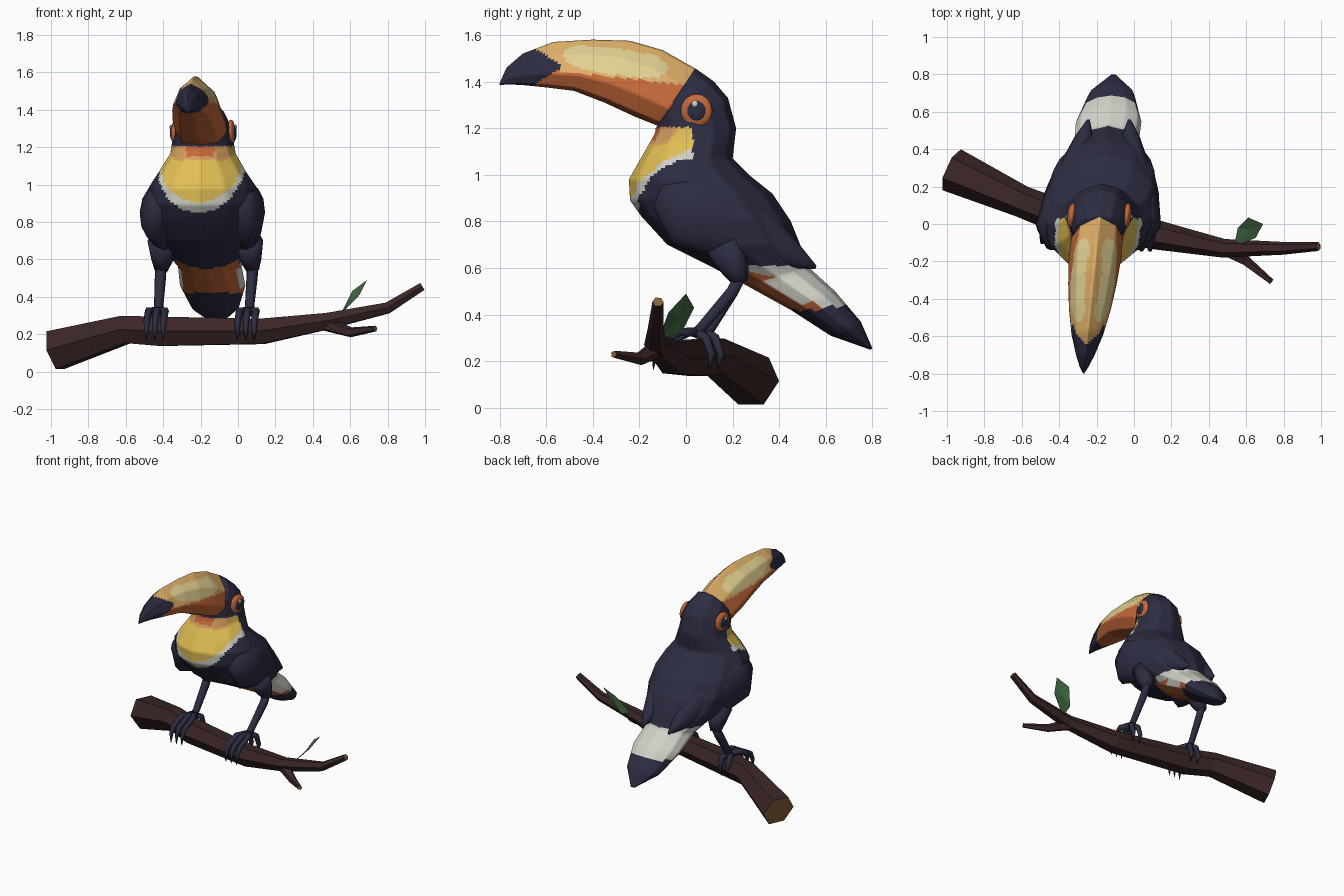
import bpy, bmesh, math
from mathutils import Vector

if "Cube" in bpy.data.objects:
    bpy.data.objects.remove(bpy.data.objects["Cube"])

COLOURS = {
    "navy": (.026, .026, .056), "tan": (.74, .43, .14), "cream": (.76, .64, .29),
    "orange": (.56, .14, .042), "bib_yellow": (.76, .52, .09), "white": (.64, .64, .58),
    "bark": (.044, .019, .019), "cut_wood": (.25, .12, .045), "leaf_green": (.055, .14, .055),
    "peach": (.68, .34, .12)}
NAMES = list(COLOURS)
for n, c in COLOURS.items():
    bpy.data.materials.new(n).diffuse_color = (*c, 1)


def finish(name, bm, rule, bird=True, smooth=True):
    """Colour faces by rule, turn the bird slightly, make the object."""
    bmesh.ops.recalc_face_normals(bm, faces=bm.faces)
    bm.normal_update()
    used = []
    for f in bm.faces:
        m = rule(f) if callable(rule) else rule
        if m not in used:
            used.append(m)
        f.material_index = used.index(m)
        f.smooth = smooth
    if bird:
        for v in bm.verts:
            v.co.x += -.19 + .1 * v.co.y
    me = bpy.data.meshes.new(name)
    bm.to_mesh(me)
    bm.free()
    for m in used:
        me.materials.append(bpy.data.materials[m])
    ob = bpy.data.objects.new(name, me)
    bpy.context.collection.objects.link(ob)
    return ob


def skin(bm, rings):
    vs = [[bm.verts.new(p) for p in r] for r in rings]
    n = len(vs[0])
    for a, b in zip(vs, vs[1:]):
        for i in range(n):
            bm.faces.new((a[i], a[(i + 1) % n], b[(i + 1) % n], b[i]))
    return [bm.faces.new(vs[0]), bm.faces.new(vs[-1])]


def loft(name, rings, section, rule, cuts=6, side=1):
    """Rings are (top y, top z, bottom y, bottom z, half width, x centre)."""
    def mix(a, b, t):
        return [p + (q - p) * t for p, q in zip(a, b)]
    sec = [mix(section[i], section[(i + 1) % len(section)], k / cuts)
           for i in range(len(section)) for k in range(cuts)]
    fine = [mix(a, b, k / cuts) for a, b in zip(rings, rings[1:]) for k in range(cuts)]
    fine.append(rings[-1])
    pts = [[(side * (xc + w * sx), by + (ty - by) * h, bz + (tz - bz) * h) for sx, h in sec]
           for ty, tz, by, bz, w, xc in fine]
    bm = bmesh.new()
    skin(bm, pts)
    return finish(name, bm, rule)


def tube(name, pts, radii, mat, sides=6, cap=None, bird=True):
    pts = [Vector(p) for p in pts]
    rings, q, old = [], None, None
    for i, (p, r) in enumerate(zip(pts, radii)):
        d = (pts[min(i + 1, len(pts) - 1)] - pts[max(i - 1, 0)]).normalized()
        q = d.to_track_quat('Z', 'Y') if q is None else old.rotation_difference(d) @ q
        old = d
        rings.append([p + q @ Vector((r * math.cos(t), r * math.sin(t), 0))
                      for t in [2 * math.pi * k / sides for k in range(sides)]])
    bm = bmesh.new()
    caps = skin(bm, rings)
    return finish(name, bm, lambda f: cap if cap and f in caps else mat, bird, bird)


ROUND = [(math.sin(k * math.pi / 6), .5 + .5 * math.cos(k * math.pi / 6)) for k in range(12)]


# Body, head and tail
def body_colour(f):
    c, n = f.calc_center_median(), f.normal
    x, y, z = c
    if z < 1.205 and y < .03 and z > .8 and n.y < .35:
        white = (x / .23) ** 2 + ((z - 1.1) / .25) ** 2
        yellow = (x / .21) ** 2 + ((z - 1.1) / .195) ** 2
        if yellow < 1 or (z > 1.12 and white < 1):
            if z > 1.15 and abs(x) < .075:
                return "orange"
            return "peach" if z > 1.13 and abs(x) < .15 else "bib_yellow"
        if white < 1:
            return "white"
    if y > .22 and .42 < z < .61:
        if n.z < -.45 and abs(x) < .17:
            return "orange"
        if y > .27 and z > .435:
            return "white"
    return "navy"


loft("body", [
    (.04, 1.457, -.13, 1.2, .13, 0), (.12, 1.40, -.13, 1.19, .15, 0),
    (.18, 1.33, -.135, 1.175, .16, 0), (.215, 1.2, -.16, 1.13, .175, 0),
    (.2, 1.07, -.2, 1.06, .235, 0), (.27, 1.0, -.245, .98, .285, 0),
    (.37, .92, -.24, .89, .31, 0), (.45, .8, -.19, .82, .31, 0),
    (.49, .7, -.08, .7, .28, 0), (.515, .63, .12, .6, .21, 0),
    (.53, .6, .26, .525, .17, 0), (.64, .5, .45, .42, .175, 0),
    (.75, .37, .62, .31, .125, 0), (.8, .255, .79, .25, .015, 0)],
    ROUND, body_colour, 7)


# Beak with a ridged top
def beak_colour(f):
    x, y, z = f.calc_center_median()
    if y < -.53 - 1.5 * abs(z - 1.465):
        return "navy"
    if ((y + .3) / .225) ** 4 + ((z - 1.485 + .13 * (y + .3)) / .055) ** 2 < 1:
        return "cream"
    return "tan" if z > 1.385 - .11 * y else "orange"


loft("beak", [
    (.05, 1.45, -.12, 1.21, .138, 0), (-.1, 1.535, -.22, 1.25, .14, 0),
    (-.24, 1.575, -.35, 1.31, .13, 0), (-.4, 1.58, -.48, 1.36, .112, 0),
    (-.57, 1.57, -.6, 1.375, .085, 0), (-.7, 1.52, -.7, 1.385, .05, 0),
    (-.77, 1.46, -.76, 1.388, .024, 0), (-.8, 1.392, -.8, 1.385, .003, 0)],
    [(0, 1), (.7, .7), (1, .3), (.7, .06), (0, 0), (-.7, .06), (-1, .3), (-.7, .7)],
    beak_colour, 9)


def ball(name, centre, size, mat):
    bm = bmesh.new()
    bmesh.ops.create_uvsphere(bm, u_segments=16, v_segments=10, radius=1)
    for v in bm.verts:
        v.co = Vector([c + s * p for c, s, p in zip(centre, size, v.co)])
    return finish(name, bm, mat)


for s, word in ((-1, "left"), (1, "right")):
    # Folded wings
    loft(word + "_wing", [
        (-.1, .97, -.14, .86, .04, .23), (.05, 1.0, -.06, .7, .085, .25),
        (.2, .95, .13, .64, .09, .215), (.36, .85, .3, .61, .075, .16),
        (.48, .71, .45, .6, .05, .125), (.56, .61, .555, .595, .008, .11)],
        ROUND, "navy", 2, s)
    # Eyes
    ball(word + "_eye_ring", (s * .148, .045, 1.275), (.024, .068, .072), "orange")
    ball(word + "_eye", (s * .158, .045, 1.275), (.02, .045, .048), "navy")
    ball(word + "_eye_glint", (s * .174, .038, 1.305), (.006, .013, .015), "white")
    # Legs
    fx, fy = s * .245, .06 - .02 * s
    tube(word + "_thigh", [(s * .23, .16, .7), (s * .235, .21, .6), (fx, .235, .54)],
         (.08, .06, .035), "navy", 8)
    tube(word + "_shank", [(fx, .24, .58), (fx, .2, .5), (fx, fy + .03, .35), (fx, fy, .31)],
         (.03, .03, .025, .03), "navy", 6)
    # Toes gripping the branch
    for k in (-1, 0, 1):
        tx = fx + k * .045
        tube(f"{word}_front_toe_{k + 2}",
             [(fx, fy + .01, .325), (tx, fy - .07, .325), (tx, fy - .15, .28),
              (tx, fy - .175, .23), (tx, fy - .18, .165)],
             (.024, .02, .018, .014, .002), "navy", 6)
    for k in (-1, 1):
        tx = fx + k * .03
        tube(f"{word}_back_toe_{(k + 3) // 2}",
             [(fx, fy, .325), (tx, fy + .045, .3), (tx, fy + .07, .23), (tx, fy + .055, .165)],
             (.024, .02, .016, .002), "navy", 6)

# Branch, forks and leaf
tube("branch", [(-.975, .29, .115), (-.6, .12, .225), (-.42, .05, .215), (.13, -.06, .215),
                (.48, -.13, .27), (.8, -.13, .34), (.985, -.12, .455)],
     (.12, .085, .09, .078, .05, .034, .024), "bark", 6, "cut_wood", False)
tube("side_twig", [(.44, -.11, .265), (.6, -.2, .21), (.735, -.31, .23)],
     (.045, .028, .016), "bark", 5, "cut_wood", False)
bm = bmesh.new()
outline = [(.535, -.12, .29), (.65, -.075, .41), (.69, 0, .49), (.61, .035, .43), (.555, -.02, .32)]
low = [bm.verts.new(p) for p in outline]
mid = bm.verts.new((.612, -.03, .39))
back = bm.verts.new((.616, -.03, .386))
for i in range(5):
    bm.faces.new((low[i], low[(i + 1) % 5], mid))
    bm.faces.new((low[(i + 1) % 5], low[i], back))
finish("leaf", bm, "leaf_green", False, False)

for m in bpy.data.materials:
    if m.users and not m.is_grease_pencil:
        m.use_nodes = True
        m.node_tree.nodes["Principled BSDF"].inputs["Base Color"].default_value = m.diffuse_color
